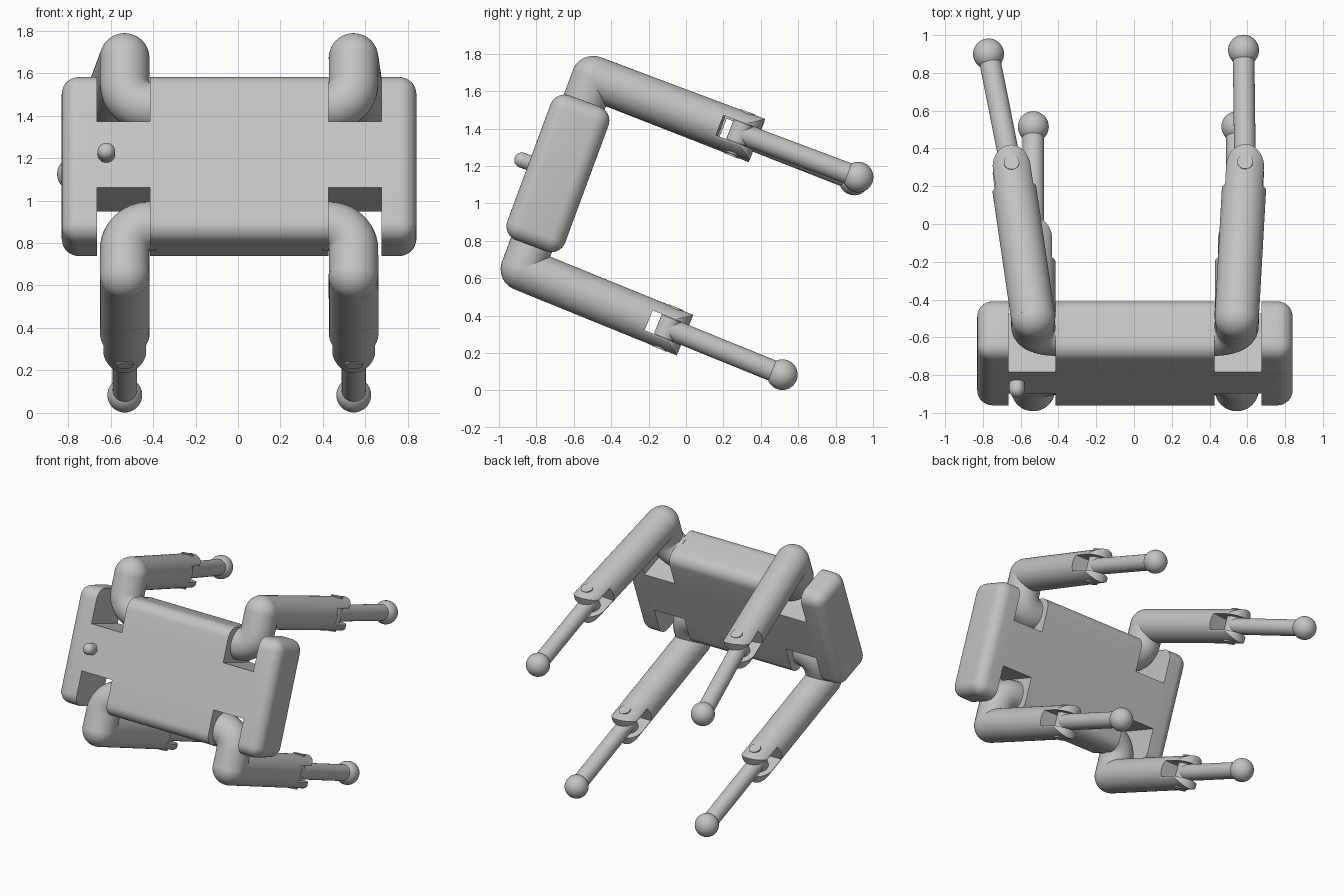
import bpy, bmesh, math
from mathutils import Matrix, Vector

if "Cube" in bpy.data.objects:
    bpy.data.objects.remove(bpy.data.objects["Cube"])

grey = bpy.data.materials.new("plain_grey")
grey.use_nodes = True
colour = (0.55, 0.55, 0.55, 1)
grey.diffuse_color = colour
grey.node_tree.nodes["Principled BSDF"].inputs["Base Color"].default_value = colour

# Body frame: local y is the leg direction, local z runs up the slab
frame = Matrix.Translation((0.005, -0.685, 1.16)) @ Matrix.Rotation(math.radians(-20.3), 4, "X")
up = (frame.to_3x3() @ Vector((0, 0, 1))).normalized()
TUBE, SHIN, FOOT = 0.117, 0.057, 0.082
REACH = 0.838


def make(name, bm, matrix):
    bm.transform(matrix)
    mesh = bpy.data.meshes.new(name)
    bm.to_mesh(mesh)
    bm.free()
    mesh.materials.append(grey)
    obj = bpy.data.objects.new(name, mesh)
    bpy.context.collection.objects.link(obj)
    return obj


def box(name, centre, size, matrix):
    bm = bmesh.new()
    bmesh.ops.create_cube(bm, size=1, matrix=Matrix.Translation(centre) @ Matrix.Diagonal((*size, 1)))
    return make(name, bm, matrix)


def cylinder(name, radius, start, end, matrix):
    """Cylinder along local z from start to end."""
    bm = bmesh.new()
    bmesh.ops.create_cone(bm, cap_ends=True, segments=48, radius1=radius, radius2=radius,
                          depth=end - start, matrix=Matrix.Translation((0, 0, (start + end) / 2)))
    return make(name, bm, matrix)


def ball(name, radius, centre):
    bm = bmesh.new()
    bmesh.ops.create_uvsphere(bm, u_segments=40, v_segments=20, radius=radius)
    return smooth(make(name, bm, Matrix.Translation(centre)))


def stadium(name, half_width, start, pin, half_height, matrix):
    """Plate in the local xz plane with a round end about the pin."""
    points = [(-half_width, start), (half_width, start)]
    points += [(half_width * math.cos(math.pi * i / 20), pin + half_width * math.sin(math.pi * i / 20))
               for i in range(21)]
    bm = bmesh.new()
    face = bm.faces.new([bm.verts.new((x, -half_height, z)) for x, z in points])
    side = bmesh.ops.extrude_face_region(bm, geom=[face])["geom"]
    bmesh.ops.translate(bm, vec=(0, 2 * half_height, 0),
                        verts=[g for g in side if isinstance(g, bmesh.types.BMVert)])
    bmesh.ops.recalc_face_normals(bm, faces=bm.faces[:])
    return make(name, bm, matrix)


def bake(obj):
    graph = bpy.context.evaluated_depsgraph_get()
    mesh = bpy.data.meshes.new_from_object(obj.evaluated_get(graph))
    obj.modifiers.clear()
    obj.data = mesh


def combine(obj, cutter, operation):
    mod = obj.modifiers.new(operation.lower(), "BOOLEAN")
    mod.operation, mod.object, mod.solver = operation, cutter, "EXACT"
    bake(obj)
    bpy.data.objects.remove(cutter)


def smooth(obj):
    bpy.ops.object.select_all(action="DESELECT")
    obj.select_set(True)
    bpy.context.view_layer.objects.active = obj
    bpy.ops.object.shade_smooth_by_angle(angle=math.radians(35))
    return obj


def axes(origin, along):
    """Frame at origin with z along the limb and y close to the slab's up."""
    z = along.normalized()
    x = up.cross(z).normalized()
    y = z.cross(x)
    return Matrix.Translation(origin) @ Matrix((x, y, z)).transposed().to_4x4()


# Body slab with rounded edges and four leg notches
body = box("body", (0, 0, 0), (1.67, 0.33, 0.825), frame)
rounding = body.modifiers.new("rounding", "BEVEL")
rounding.width, rounding.segments = 0.08, 8
bake(body)
for sx in (-1, 1):
    for sz in (-1, 1):
        notch = box("notch_cutter", (sx * 0.545, 0, sz * 0.365), (0.25, 0.6, 0.4), frame)
        combine(body, notch, "DIFFERENCE")
smooth(body)

# Front button: a short stem with a round tip
tip = frame @ Vector((-0.625, -0.205, 0))
smooth(cylinder("button_stem", 0.041, -0.1, 0, axes(tip, frame.to_3x3() @ Vector((0, 1, 0)))
                @ Matrix.Rotation(math.pi, 4, "X")))
ball("button_tip", 0.041, tip)


def leg(name, sx, sz, pin_x, foot):
    # Hip tube bends out of the notch wall and runs to the knee
    bend = 0.119
    path = [(0.39, 0.3)]
    path += [(0.42 + bend * math.sin(a), 0.3 + bend * (1 - math.cos(a)))
             for a in (math.pi / 2 * i / 12 for i in range(13))]
    path.append((0.42 + bend, 0.545))
    curve = bpy.data.curves.new(name + "_hip", "CURVE")
    curve.dimensions = "3D"
    curve.bevel_depth, curve.bevel_resolution, curve.use_fill_caps = TUBE, 10, True
    spline = curve.splines.new("POLY")
    spline.points.add(len(path) - 1)
    for point, (x, z) in zip(spline.points, path):
        point.co = (*(frame @ Vector((sx * x, 0, sz * z))), 1)
    curve.materials.append(grey)
    bpy.context.collection.objects.link(bpy.data.objects.new(name + "_hip", curve))

    knee = frame @ Vector((sx * (0.42 + bend), 0, sz * 0.545))
    ball(name + "_knee", TUBE, knee)

    # Thigh tube ending in a slotted fork
    foot = Vector(foot)
    pin = knee.lerp(foot, REACH / (foot - knee).yz.length)
    pin.x = pin_x
    length = (pin - knee).length
    place = axes(knee, pin - knee)
    slot = length - 0.11
    smooth(cylinder(name + "_thigh", TUBE, 0, slot, place))
    fork = cylinder(name + "_fork", TUBE, slot - 0.03, length + 0.2, place)
    combine(fork, stadium("fork_outline", 0.1, slot - 0.1, length, 0.3, place), "INTERSECT")
    gap = box("slot_cutter", (0, 0, slot + 0.2), (0.5, 0.114, 0.4), place)
    combine(fork, gap, "DIFFERENCE")
    smooth(fork)

    # Hinge pin across the fork
    hinge = axes(pin, pin - knee) @ Matrix.Rotation(math.pi / 2, 4, "X")
    smooth(cylinder(name + "_hinge_pin", 0.041, -0.12, 0.12, hinge))

    # Shin rod with a round knuckle and a ball foot
    shin = axes(pin, foot - pin)
    smooth(cylinder(name + "_shin", SHIN, 0, (foot - pin).length, shin))
    smooth(cylinder(name + "_knuckle", SHIN, -0.055, 0.055, hinge))
    ball(name + "_foot", FOOT, foot)


leg("upper_right_leg", -1, 1, -0.648, (-0.77, 0.90, 1.125))
leg("upper_left_leg", 1, 1, 0.588, (0.58, 0.92, 1.14))
leg("lower_right_leg", -1, -1, -0.533, (-0.533, 0.515, 0.084))
leg("lower_left_leg", 1, -1, 0.545, (0.545, 0.515, 0.084))
